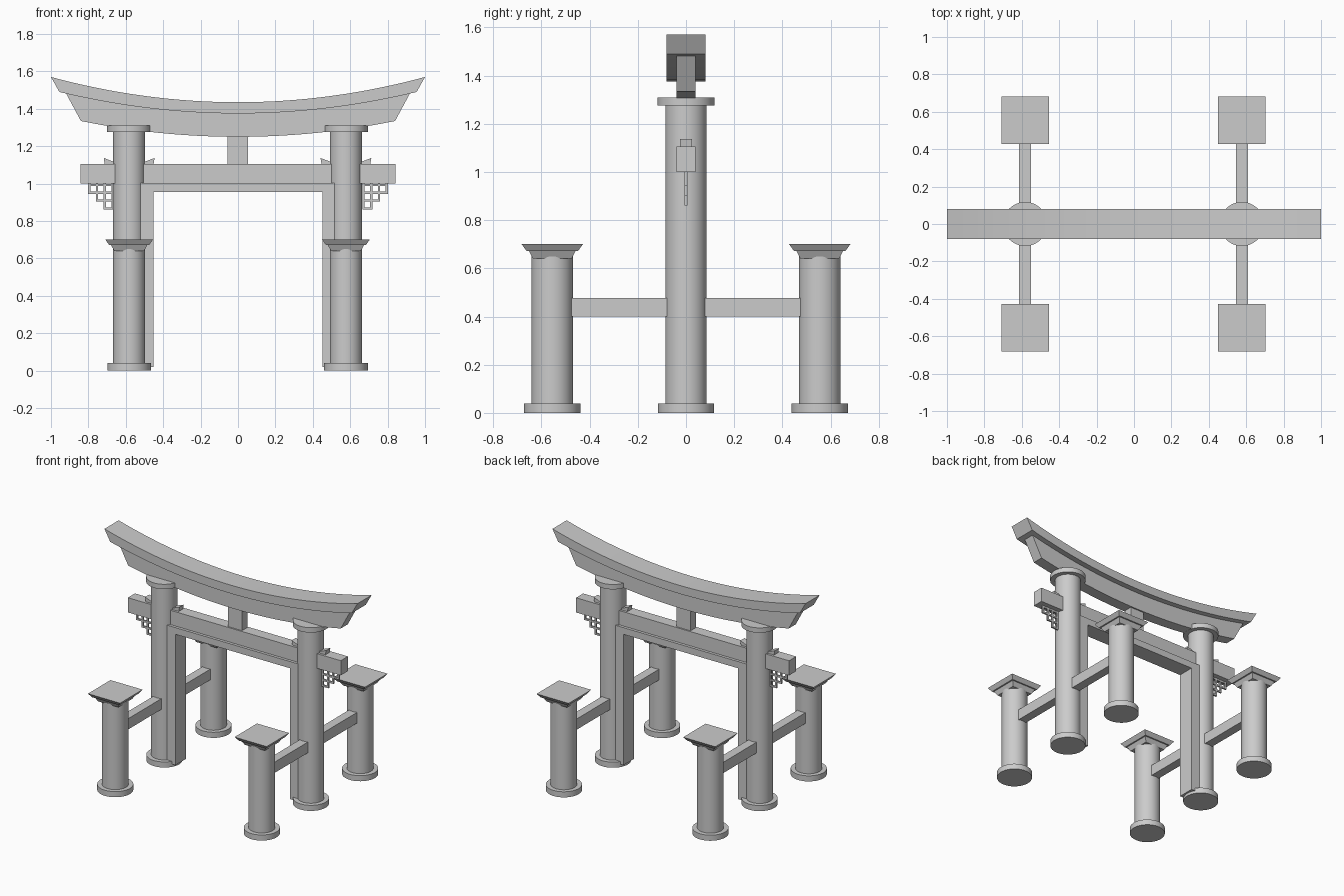
import bpy
import bmesh
from math import radians

cube = bpy.data.objects.get("Cube")
if cube:
    bpy.data.objects.remove(cube, do_unlink=True)

GREY = (0.6, 0.6, 0.6, 1)
stone = bpy.data.materials.new("stone grey")
stone.use_nodes = True
stone.diffuse_color = GREY
stone.node_tree.nodes["Principled BSDF"].inputs["Base Color"].default_value = GREY
parts = []


def finish(name, bm):
    bmesh.ops.recalc_face_normals(bm, faces=bm.faces)
    mesh = bpy.data.meshes.new(name)
    bm.to_mesh(mesh)
    bm.free()
    mesh.materials.append(stone)
    ob = bpy.data.objects.new(name, mesh)
    bpy.context.collection.objects.link(ob)
    parts.append(ob)


def add_prism(bm, profile, y0, y1):
    """Extrude an x-z outline from y0 to y1."""
    face = bm.faces.new([bm.verts.new((x, y0, z)) for x, z in profile])
    out = bmesh.ops.extrude_face_region(bm, geom=[face])["geom"]
    for v in out:
        if isinstance(v, bmesh.types.BMVert):
            v.co.y = y1


def prism(name, profile, half_depth):
    bm = bmesh.new()
    add_prism(bm, profile, -half_depth, half_depth)
    finish(name, bm)


def rect(x0, x1, z0, z1):
    return [(x0, z0), (x1, z0), (x1, z1), (x0, z1)]


def box(name, x0, x1, y0, y1, z0, z1):
    bm = bmesh.new()
    add_prism(bm, rect(x0, x1, z0, z1), y0, y1)
    finish(name, bm)


def stack(name, x, y, rings, sides):
    """Rings of (half width or radius, z), skinned into one solid."""
    bm = bmesh.new()
    loops = []
    for r, z in rings:
        made = bmesh.ops.create_circle(bm, segments=sides, radius=r)["verts"]
        for v in made:
            v.co.z = z
        loops.append(made)
    for a, b in zip(loops, loops[1:]):
        for i in range(sides):
            j = (i + 1) % sides
            bm.faces.new((a[i], a[j], b[j], b[i]))
    bm.faces.new(loops[0])
    bm.faces.new(loops[-1])
    if sides == 4:  # turn the square so its sides face the axes
        for v in bm.verts:
            px, py = v.co.x, v.co.y
            v.co.x, v.co.y = px - py, px + py
    bmesh.ops.translate(bm, verts=bm.verts, vec=(x, y, 0))
    finish(name, bm)


def curved_beam(name, top_half, top_z, top_bow, low_half, low_z, low_bow, depth):
    n = 32
    ts = [2 * i / n - 1 for i in range(n + 1)]
    top = [(t * top_half, top_z + top_bow * (t * top_half) ** 2) for t in ts]
    low = [(t * low_half, low_z + low_bow * (t * low_half) ** 2) for t in ts]
    prism(name, low + top[::-1], depth)


# Curved roof beams
curved_beam("roof_beam", 1.0, 1.435, 0.135, 0.955, 1.375, 0.126, 0.08)
curved_beam("under_roof_beam", 0.92, 1.377, 0.126, 0.84, 1.25, 0.12, 0.04)

# Straight tie beam, centre strut and inner frame
box("tie_beam", -0.843, 0.841, -0.04, 0.04, 1.0, 1.105)
box("centre_strut", -0.057, 0.053, -0.03, 0.03, 1.10, 1.30)
IN, OUT = 0.452, 0.53
prism("inner_frame", [(-OUT, 0.02), (-IN, 0.02), (-IN, 0.955), (IN, 0.955),
                      (IN, 0.02), (OUT, 0.02), (OUT, 1.003), (-OUT, 1.003)], 0.06)

for side, s, cx in (("right", -1, -0.582), ("left", 1, 0.577)):
    # Main column with its foot and top disc
    stack(side + "_column", cx, 0, [(0.086, 0.02), (0.086, 1.29)], 48)
    stack(side + "_column_foot", cx, 0, [(0.117, 0), (0.117, 0.04)], 48)
    stack(side + "_column_top", cx, 0, [(0.118, 1.275), (0.118, 1.31)], 48)

    # Wedges that slope down into the column
    for where, d in (("outer", s), ("inner", -s)):
        prism(side + "_" + where + "_wedge",
              [(cx + d * 0.07, 1.10), (cx + d * 0.13, 1.10),
               (cx + d * 0.136, 1.137), (cx + d * 0.07, 1.112)], 0.024)

    # Stepped lattice hanging below the tie beam end
    bm = bmesh.new()
    step, bar = 0.0415, 0.006
    x0, z0 = 0.671, 0.992
    for i in range(4):
        reach = min(3, 4 - i) * step
        x, z = x0 + i * step, z0 - i * step
        add_prism(bm, rect(s * (x - bar), s * (x + bar), z0 - reach - bar, z0 + 0.01), -bar, bar)
        add_prism(bm, rect(s * (x0 - bar), s * (x0 + reach + bar), z - bar, z + bar), -bar, bar)
    finish(side + "_lattice", bm)

    # Short support posts, front and back
    for end, e in (("front", -1), ("back", 1)):
        name, cy = side + "_" + end, e * 0.555
        stack(name + "_post", cx, cy, [(0.086, 0.02), (0.086, 0.65)], 48)
        stack(name + "_post_foot", cx, cy, [(0.117, 0), (0.117, 0.04)], 48)
        # Square rings: the radius is half the diagonal turn, so it equals the half width
        stack(name + "_post_cap", cx, cy, [(0.08, 0.64), (0.097, 0.672),
                                           (0.107, 0.672), (0.127, 0.70)], 4)
        box(name + "_brace", cx - 0.032, cx + 0.032, 0, cy, 0.40, 0.477)

# Smooth the round parts, keep the edges sharp
bpy.ops.object.select_all(action="DESELECT")
for ob in parts:
    ob.select_set(True)
bpy.context.view_layer.objects.active = parts[0]
bpy.ops.object.shade_smooth_by_angle(angle=radians(30))
